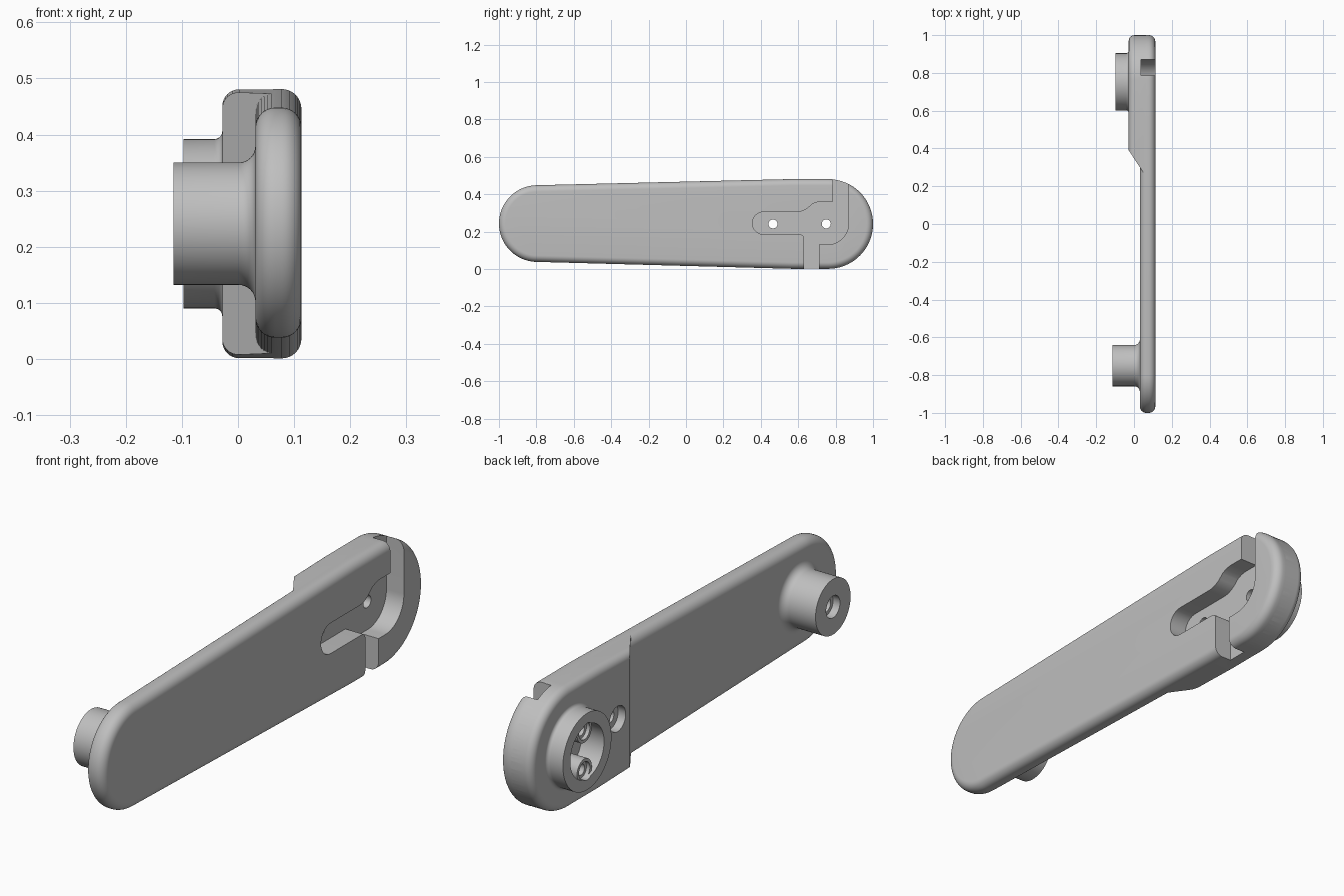
import bpy, bmesh
from math import sin, cos, pi, radians

cube = bpy.data.objects.get("Cube")
if cube:
    bpy.data.objects.remove(cube, do_unlink=True)

grey = bpy.data.materials.new("light grey")
grey.use_nodes = True
COLOUR = (0.52, 0.52, 0.52, 1)
grey.diffuse_color = COLOUR
grey.node_tree.nodes["Principled BSDF"].inputs["Base Color"].default_value = COLOUR

MID = 0.241                      # height of the long axis
BACK, THIN, FACE = -0.028, 0.031, 0.113   # x levels of the arm


def finish(name, bm):
    bmesh.ops.recalc_face_normals(bm, faces=bm.faces)
    mesh = bpy.data.meshes.new(name)
    bm.to_mesh(mesh)
    bm.free()
    mesh.materials.append(grey)
    obj = bpy.data.objects.new(name, mesh)
    bpy.context.collection.objects.link(obj)
    return obj


def arc(cy, cz, r, a0, a1, n=24):
    steps = [radians(a0 + (a1 - a0) * i / n) for i in range(n + 1)]
    return [(cy + r * cos(a), cz + r * sin(a)) for a in steps]


def slab(name, outline, x0, x1, round0=0, round1=0):
    """Extrude a (y, z) outline along x and round its two rims."""
    bm = bmesh.new()
    base = bm.faces.new([bm.verts.new((x0, y, z)) for y, z in outline])
    top = bmesh.ops.extrude_face_region(bm, geom=[base], use_keep_orig=True)
    bmesh.ops.translate(bm, vec=(x1 - x0, 0, 0),
                        verts=[g for g in top["geom"] if isinstance(g, bmesh.types.BMVert)])
    bmesh.ops.recalc_face_normals(bm, faces=bm.faces)
    for x, radius in ((x0, round0), (x1, round1)):
        if radius:
            rim = [e for e in bm.edges if all(abs(v.co.x - x) < 1e-5 for v in e.verts)]
            bmesh.ops.bevel(bm, geom=rim, offset=radius, segments=8, profile=0.5,
                            affect='EDGES', clamp_overlap=False)
    return finish(name, bm)


def lathe(name, profile, y, z=MID, n=64):
    """Turn a (radius, x) profile about an axis along x."""
    bm = bmesh.new()
    rings = [[bm.verts.new((x, y + r * cos(2 * pi * i / n), z + r * sin(2 * pi * i / n)))
              for i in range(n)] for r, x in profile]
    for a, b in zip(rings, rings[1:]):
        for i in range(n):
            j = (i + 1) % n
            bm.faces.new((a[i], a[j], b[j], b[i]))
    bm.faces.new(rings[0])
    bm.faces.new(rings[-1])
    return finish(name, bm)


def boss(name, r, end, seat, fillet, y):
    curve = [(r + fillet * (1 - cos(a)), seat - fillet * (1 - sin(a)))
             for a in (pi / 2 * i / 8 for i in range(9))]
    return lathe(name, [(r, end)] + curve + [(r + fillet, seat + 0.015)], y)


def combine(body, tool, operation):
    mod = body.modifiers.new(tool.name, 'BOOLEAN')
    mod.operation, mod.object, mod.solver = operation, tool, 'EXACT'
    bpy.context.view_layer.objects.active = body
    bpy.ops.object.modifier_apply(modifier=mod.name)
    bpy.data.objects.remove(tool, do_unlink=True)


def outline(inset=0):
    """Tapered arm: large round end at the back, smaller one at the front."""
    big = arc(0.76, MID, 0.24 - inset, -90, 90, 48)
    small = arc(-0.795, MID + 0.002, 0.205 - inset, 91, 269, 48)
    return big + [(0.57, MID + 0.24 - inset)] + small + [(0.57, MID - 0.24 + inset)]


# Thin arm and its thick rear block with a sloping shoulder
arm = slab("arm", outline(), THIN, FACE, 0.035, 0.035)
block = slab("rear_block", outline(0.0005), BACK, 0.07, 0.03)
bm = bmesh.new()
wedge = [(-0.2, -1.2), (0.09, -1.2), (0.09, 0.21), (THIN, 0.3), (BACK, 0.39), (-0.2, 0.655)]
low = bm.faces.new([bm.verts.new((x, y, -0.2)) for x, y in wedge])
up = bmesh.ops.extrude_face_region(bm, geom=[low], use_keep_orig=True)
bmesh.ops.translate(bm, vec=(0, 0, 1),
                    verts=[g for g in up["geom"] if isinstance(g, bmesh.types.BMVert)])
combine(block, finish("shoulder_cutter", bm), 'DIFFERENCE')
combine(arm, block, 'UNION')

# Round bosses
combine(arm, boss("front_boss", 0.109, -0.115, THIN, 0.03, -0.75), 'UNION')
combine(arm, boss("rear_boss", 0.151, -0.097, BACK, 0.014, 0.753), 'UNION')

# Recess in the rear boss with two screw posts
combine(arm, lathe("recess_cutter", [(0.105, -0.2), (0.105, 0.0)], 0.753), 'DIFFERENCE')
for side in (-1, 1):
    z = MID + side * 0.078
    combine(arm, lathe("screw_post", [(0.046, -0.085), (0.046, 0.012)], 0.753, z, 40), 'UNION')
    combine(arm, lathe("screw_hole", [(0.034, -0.2), (0.034, -0.07), (0.022, -0.07),
                                      (0.022, -0.02)], 0.753, z, 32), 'DIFFERENCE')

# Keyed pocket with one channel to the top and one to the bottom
pocket = (arc(0.415, 0.245, 0.06, 90, 270, 20)
          + arc(0.61, 0.165, 0.02, 90, 0, 6)
          + [(0.63, -0.1), (0.712, -0.1), (0.712, 0.13)]
          + arc(0.755, 0.245, 0.115, -90, 0, 20)
          + [(0.87, 0.6), (0.786, 0.6), (0.786, 0.36)]
          + arc(0.725, 0.26, 0.1, 90, 122, 8)
          + arc(0.59, 0.405, 0.1, -50, -90, 8))
combine(arm, slab("pocket_cutter", pocket, 0.037, 0.2), 'DIFFERENCE')

# Through holes, the forward one counterbored, and the blind front hole
combine(arm, lathe("centre_hole", [(0.024, -0.2), (0.024, 0.2)], 0.75, n=32), 'DIFFERENCE')
combine(arm, lathe("pin_hole", [(0.05, -0.2), (0.05, 0.005), (0.024, 0.005),
                                (0.024, 0.2)], 0.465, n=40), 'DIFFERENCE')
combine(arm, lathe("front_hole", [(0.043, -0.2), (0.043, -0.085), (0.028, -0.085),
                                  (0.028, 0.03)], -0.75, n=40), 'DIFFERENCE')

bpy.ops.object.select_all(action='DESELECT')
arm.select_set(True)
bpy.context.view_layer.objects.active = arm
bpy.ops.object.shade_smooth_by_angle(angle=radians(30))
